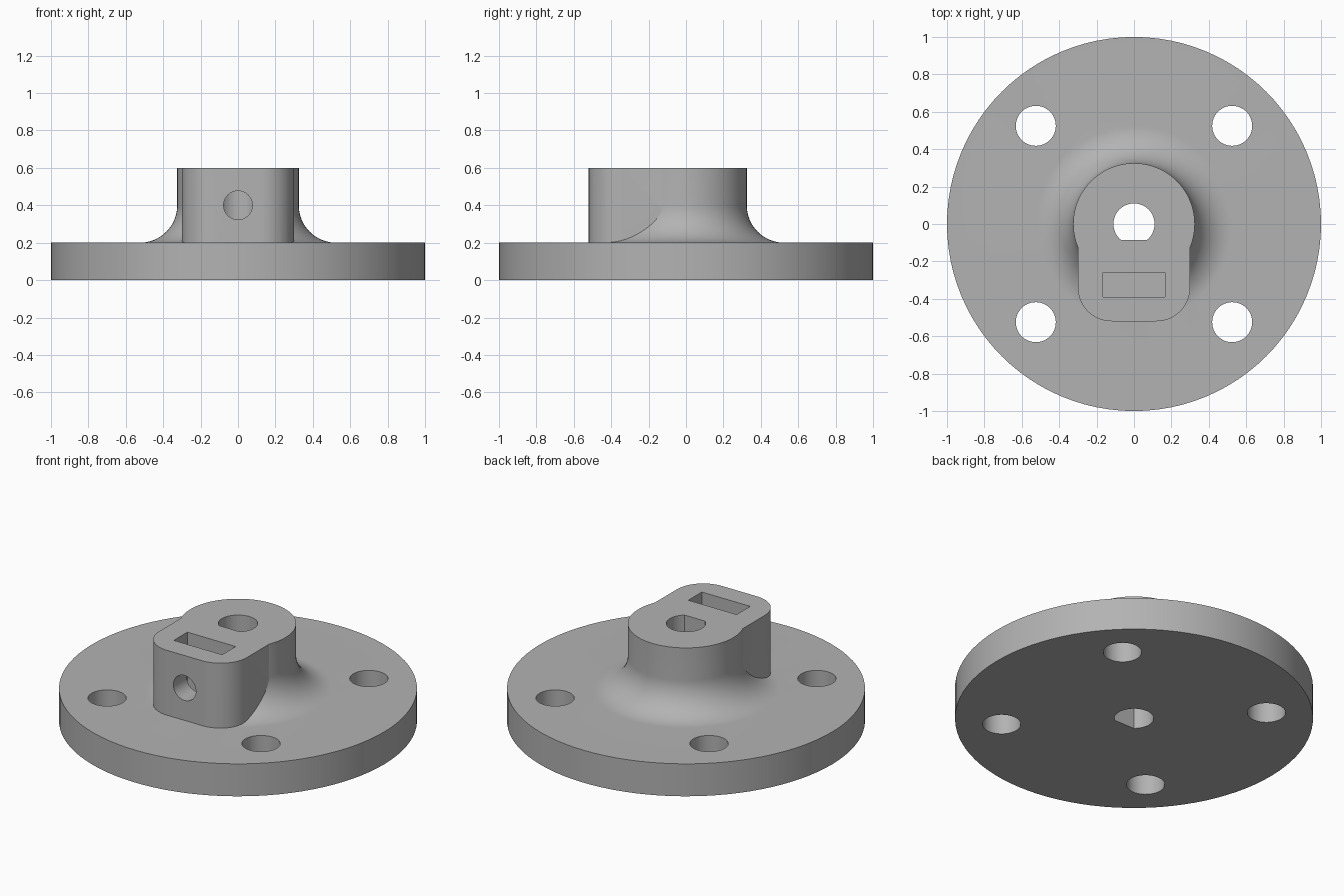
import bpy, bmesh, math
from mathutils import Vector, Matrix

if "Cube" in bpy.data.objects:
    bpy.data.objects.remove(bpy.data.objects["Cube"])

grey = bpy.data.materials.new("plain grey")
grey.diffuse_color = (0.45, 0.45, 0.45, 1)
grey.use_nodes = True
grey.node_tree.nodes["Principled BSDF"].inputs["Base Color"].default_value = grey.diffuse_color


def finish(name, bm):
    bmesh.ops.recalc_face_normals(bm, faces=bm.faces)
    me = bpy.data.meshes.new(name)
    bm.to_mesh(me)
    bm.free()
    me.materials.append(grey)
    ob = bpy.data.objects.new(name, me)
    bpy.context.collection.objects.link(ob)
    return ob


def prism(name, outline, z0, z1, matrix=Matrix()):
    bm = bmesh.new()
    face = bm.faces.new([bm.verts.new((x, y, z0)) for x, y in outline])
    ext = bmesh.ops.extrude_face_region(bm, geom=[face])
    top = [v for v in ext["geom"] if isinstance(v, bmesh.types.BMVert)]
    bmesh.ops.translate(bm, verts=top, vec=(0, 0, z1 - z0))
    bm.transform(matrix)
    return finish(name, bm)


def arc(cx, cy, r, a0, a1, n):
    return [(cx + r * math.cos(math.radians(a0 + (a1 - a0) * i / n)),
             cy + r * math.sin(math.radians(a0 + (a1 - a0) * i / n))) for i in range(n + 1)]


def combine(target, tool, operation):
    mod = target.modifiers.new(operation, "BOOLEAN")
    mod.operation, mod.solver, mod.object = operation, "EXACT", tool
    bpy.context.view_layer.objects.active = target
    bpy.ops.object.modifier_apply(modifier=mod.name)
    bpy.data.objects.remove(tool)


# Round flange with a hub and concave fillet, turned from one profile
profile = [(0, 0), (1, 0), (1, 0.2)] + arc(0.525, 0.4, 0.2, 270, 180, 20) + [(0.325, 0.6), (0, 0.6)]
bm = bmesh.new()
verts = [bm.verts.new((r, 0, z)) for r, z in profile]
edges = [bm.edges.new(pair) for pair in zip(verts, verts[1:])]
bmesh.ops.spin(bm, geom=verts + edges, cent=(0, 0, 0), axis=(0, 0, 1),
               angle=2 * math.pi, steps=96)
bmesh.ops.remove_doubles(bm, verts=bm.verts, dist=1e-5)
hub = finish("flanged_hub", bm)

# Set screw block with rounded front corners
block = ([(0.3, 0), (-0.3, 0)] + arc(-0.12, -0.34, 0.18, 180, 270, 16)
         + arc(0.12, -0.34, 0.18, 270, 360, 16))
combine(hub, prism("screw_block", block, 0.1, 0.6), "UNION")

# D-shaped shaft bore
half = math.degrees(math.acos(0.085 / 0.11))
combine(hub, prism("bore_cutter", arc(0, 0, 0.11, -90 + half, 270 - half, 48), -0.1, 0.8), "DIFFERENCE")

# Four bolt holes
for sx in (-1, 1):
    for sy in (-1, 1):
        ring = arc(sx * 0.525, sy * 0.525, 0.107, 0, 360, 48)[:-1]
        combine(hub, prism("bolt_cutter", ring, -0.1, 0.4), "DIFFERENCE")

# Nut slot open at the top
slot = [(-0.165, -0.39), (0.165, -0.39), (0.165, -0.258), (-0.165, -0.258)]
combine(hub, prism("slot_cutter", slot, 0.22, 0.8), "DIFFERENCE")

# Set screw hole from the front face into the bore
turn = Matrix.Translation((0, 0, 0.4)) @ Matrix.Rotation(math.radians(90), 4, "X")
combine(hub, prism("screw_cutter", arc(0, 0, 0.077, 0, 360, 40)[:-1], 0.03, 0.7, turn), "DIFFERENCE")

bpy.ops.object.select_all(action="DESELECT")
hub.select_set(True)
bpy.context.view_layer.objects.active = hub
bpy.ops.object.shade_smooth_by_angle(angle=math.radians(25))
